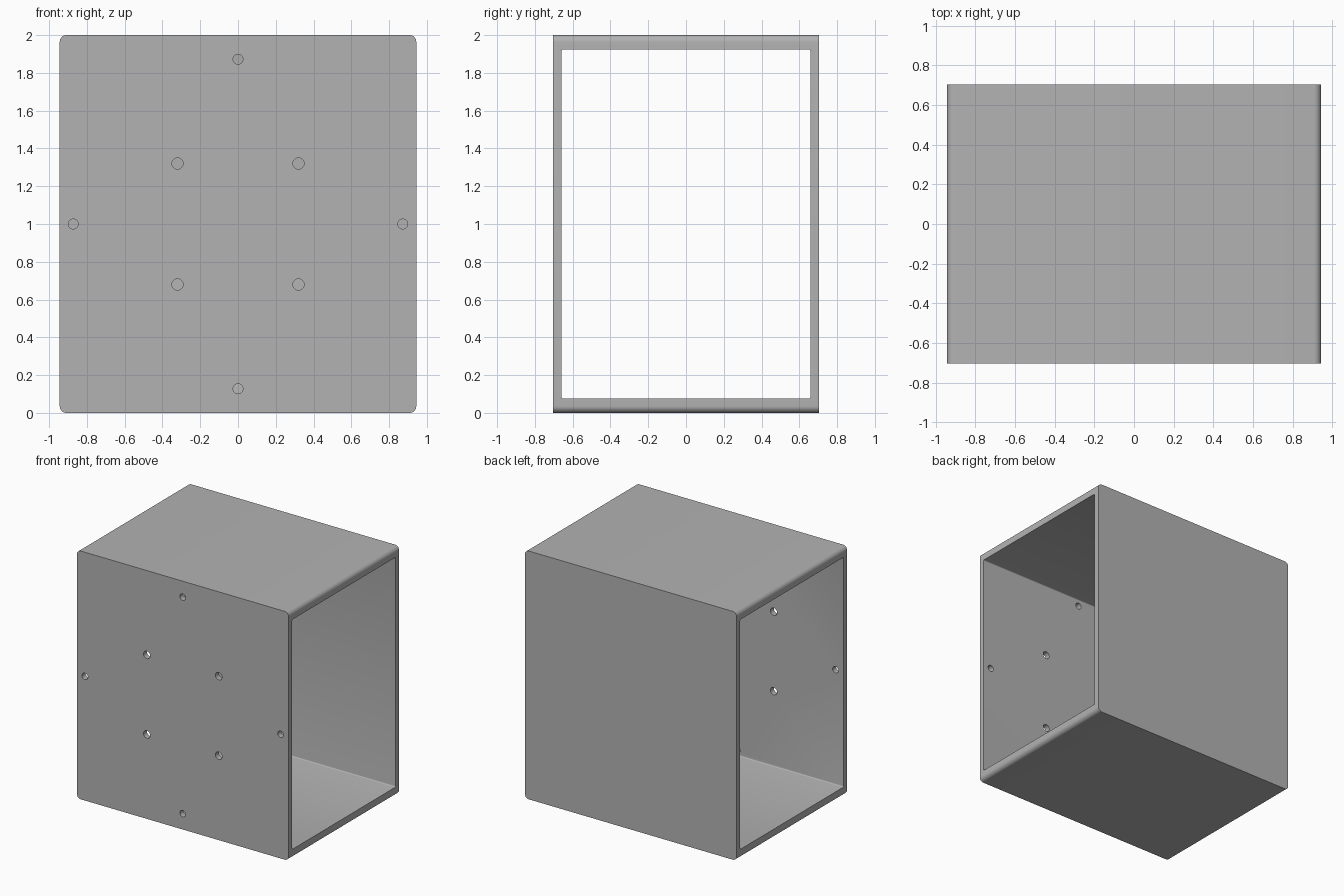
import bpy, bmesh, math
from mathutils import Matrix, Vector

cube = bpy.data.objects.get("Cube")
if cube:
    bpy.data.objects.remove(cube, do_unlink=True)

WIDTH, DEPTH, HEIGHT = 1.888, 1.406, 2.0
WALL, SLAB = 0.045, 0.075          # front/back and top/bottom thickness
OUTER_R, INNER_R = 0.036, 0.008    # corner rounding

grey = bpy.data.materials.new("light_grey")
grey.use_nodes = True
colour = (0.45, 0.45, 0.45, 1)
grey.diffuse_color = colour
grey.node_tree.nodes["Principled BSDF"].inputs["Base Color"].default_value = colour


def rounded_box(name, size, axis, radius, segments):
    """Box centred at mid height, with the edges along one axis rounded."""
    bm = bmesh.new()
    bmesh.ops.create_cube(bm, size=1)
    bmesh.ops.scale(bm, vec=size, verts=bm.verts)
    edges = [e for e in bm.edges
             if abs((e.verts[0].co - e.verts[1].co)[axis]) > 0.1]
    bmesh.ops.bevel(bm, geom=edges, offset=radius, segments=segments,
                    profile=0.5, affect='EDGES')
    bmesh.ops.translate(bm, vec=(0, 0, HEIGHT / 2), verts=bm.verts)
    return make_object(name, bm)


def make_object(name, bm):
    mesh = bpy.data.meshes.new(name)
    bm.to_mesh(mesh)
    bm.free()
    mesh.materials.append(grey)
    obj = bpy.data.objects.new(name, mesh)
    bpy.context.collection.objects.link(obj)
    return obj


# Outer shell and the tunnel running from side to side
housing = rounded_box("housing", (WIDTH, DEPTH, HEIGHT), 1, OUTER_R, 8)
tunnel = rounded_box("tunnel_cutter",
                     (WIDTH + 0.2, DEPTH - 2 * WALL, HEIGHT - 2 * SLAB),
                     0, INNER_R, 4)

# Screw holes through the front wall: four inner, four near the edges
bm = bmesh.new()
for i in range(4):
    for reach, angle, radius in ((0.453, 45, 0.03), (0.872, 0, 0.026)):
        a = math.radians(angle + 90 * i)
        centre = Vector((reach * math.cos(a), -DEPTH / 2,
                         HEIGHT / 2 + reach * math.sin(a)))
        bmesh.ops.create_cone(
            bm, cap_ends=True, segments=32, radius1=radius, radius2=radius,
            depth=0.2, matrix=Matrix.Translation(centre)
            @ Matrix.Rotation(math.pi / 2, 4, 'X'))
holes = make_object("hole_cutter", bm)

bpy.context.view_layer.objects.active = housing
housing.select_set(True)
for cutter in (tunnel, holes):
    mod = housing.modifiers.new(cutter.name, 'BOOLEAN')
    mod.object = cutter
    mod.operation = 'DIFFERENCE'
    mod.solver = 'EXACT'
    bpy.ops.object.modifier_apply(modifier=mod.name)
    bpy.data.objects.remove(cutter, do_unlink=True)

bpy.ops.object.select_all(action='DESELECT')
housing.select_set(True)
bpy.ops.object.shade_smooth_by_angle(angle=math.radians(30))
